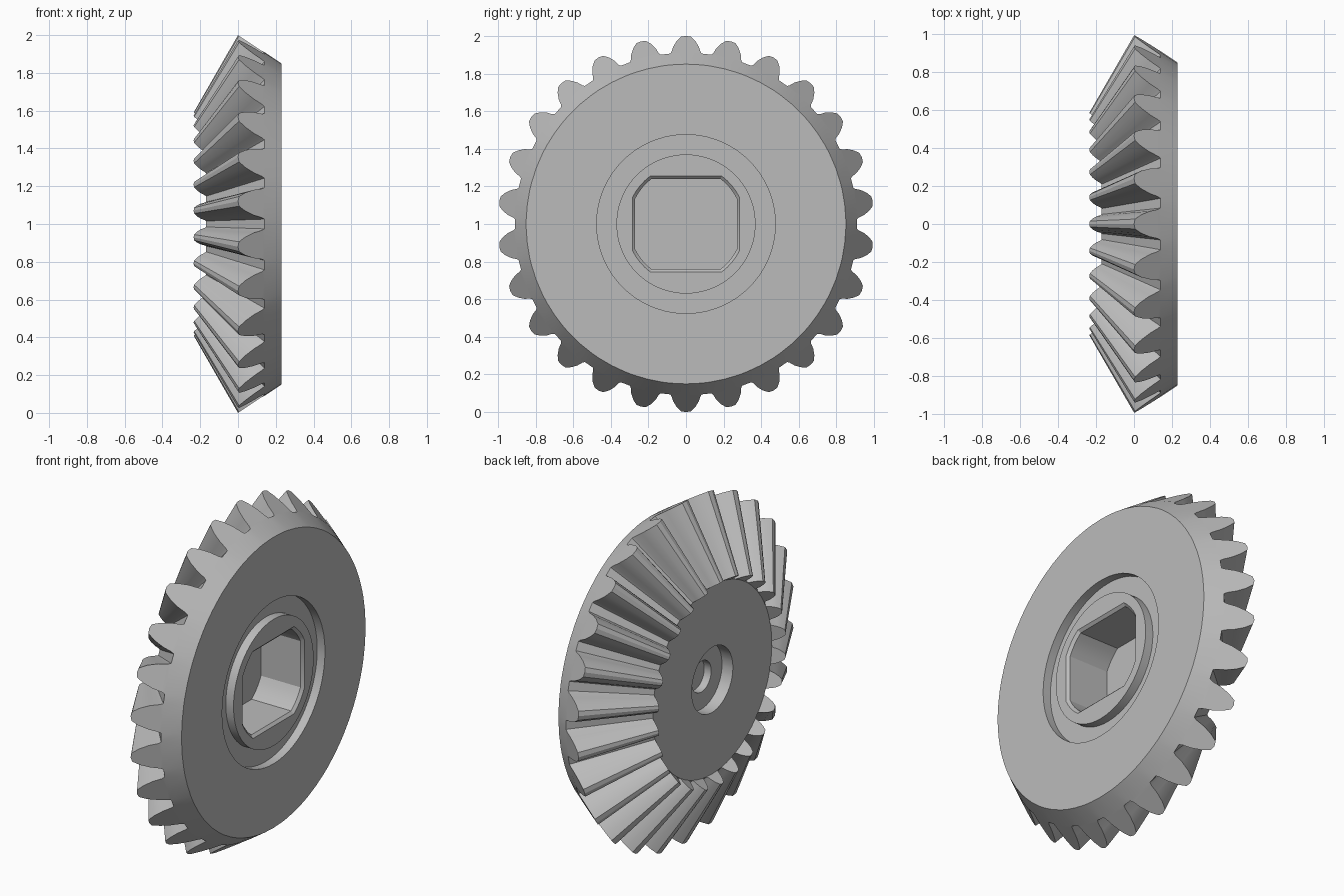
import bpy, bmesh
from math import sin, cos, radians, sqrt, atan2, pi
from mathutils import Vector

cube = bpy.data.objects.get("Cube")
if cube:
    bpy.data.objects.remove(cube, do_unlink=True)

TEETH = 26
PITCH = 2 * pi / TEETH
# Tooth flank: (half angle in degrees, height fraction from root to tip)
FLANK = [(5.3, 0), (4.8, 0.1), (4.1, 0.4), (2.9, 0.72), (1.5, 0.96)]
PROFILE = [(-a, h) for a, h in FLANK] + [(0, 1)] + FLANK[::-1]
# (x, radius) of tooth root and tip at the large and small ends
LARGE_END = (Vector((0.14, 0.91)), Vector((0.0, 1.0)))
SMALL_END = (Vector((-0.17, 0.55)), Vector((-0.235, 0.59)))

bm = bmesh.new()


def point(x, r, angle):
    return bm.verts.new((x, r * sin(angle), 1 + r * cos(angle)))


def bridge(a, b):
    n = len(a)
    for i in range(n):
        j = (i + 1) % n
        bm.faces.new((a[i], a[j], b[j], b[i]))


def make_end(root, tip):
    """Toothed end: returns the tooth outline loop and the root circle loop."""
    outline, circle, angles = [], [], []
    for t in range(TEETH):
        tooth = []
        for a, h in PROFILE:
            x, r = root.lerp(tip, h)
            tooth.append(point(x, r, t * PITCH + radians(a)))
        middle = point(root.x, root.y, t * PITCH)
        bm.faces.new(tooth + [middle])
        outline += tooth
        circle += [tooth[0], middle, tooth[-1]]
        angles += [t * PITCH + radians(a) for a in (PROFILE[0][0], 0, PROFILE[-1][0])]
    return outline, circle, angles


def revolve(loop, angles, steps):
    """Continue a circular loop through (x, radius) steps."""
    for x, r in steps:
        ring = [point(x, r, a) for a in angles]
        bridge(loop, ring)
        loop = ring
    return loop


def pocket_loop(x, half_y, half_z, radius):
    """Circle cut by four flats."""
    start = atan2(sqrt(radius**2 - half_z**2), half_z)
    end = atan2(half_y, sqrt(radius**2 - half_y**2))
    arc = [start + (end - start) * i / 4 for i in range(5)]
    angles = arc + [pi - a for a in arc[::-1]]
    angles += [pi + a for a in arc] + [2 * pi - a for a in arc[::-1]]
    return [point(x, radius, a) for a in angles]


# Teeth
large, large_circle, angles = make_end(*LARGE_END)
small, small_circle, _ = make_end(*SMALL_END)
bridge(large, small)

# Back cone, flat back face and ring groove around the boss
boss = revolve(large_circle, angles, [(0.23, 0.85), (0.23, 0.475), (0.18, 0.475),
                                      (0.18, 0.37), (0.23, 0.37)])

# Chamfered blind pocket with four flats
mouth = pocket_loop(0.23, 0.285, 0.255, 0.318)
throat = pocket_loop(0.215, 0.27, 0.24, 0.302)
floor = pocket_loop(-0.04, 0.27, 0.24, 0.302)
bridge(mouth, throat)
bridge(throat, floor)
bm.faces.new(floor)
rim = []
for loop in (boss, mouth):
    for i, v in enumerate(loop):
        w = loop[(i + 1) % len(loop)]
        rim.append(bm.edges.get((v, w)) or bm.edges.new((v, w)))
bmesh.ops.triangle_fill(bm, edges=rim, use_beauty=True, normal=(1, 0, 0))

# Toothed-side face with stepped blind bore
bore = revolve(small_circle, angles, [(-0.17, 0.19), (-0.10, 0.19),
                                      (-0.10, 0.09), (-0.055, 0.09)])
bm.faces.new(bore)

bmesh.ops.recalc_face_normals(bm, faces=bm.faces[:])
mesh = bpy.data.meshes.new("bevel_gear")
bm.to_mesh(mesh)
bm.free()
gear = bpy.data.objects.new("bevel_gear", mesh)
bpy.context.collection.objects.link(gear)

# Plain grey material
grey = bpy.data.materials.new("plain_grey")
grey.use_nodes = True
colour = (0.5, 0.5, 0.5, 1)
grey.diffuse_color = colour
grey.node_tree.nodes["Principled BSDF"].inputs["Base Color"].default_value = colour
mesh.materials.append(grey)

bpy.ops.object.select_all(action="DESELECT")
gear.select_set(True)
bpy.context.view_layer.objects.active = gear
bpy.ops.object.shade_smooth_by_angle(angle=radians(25))
